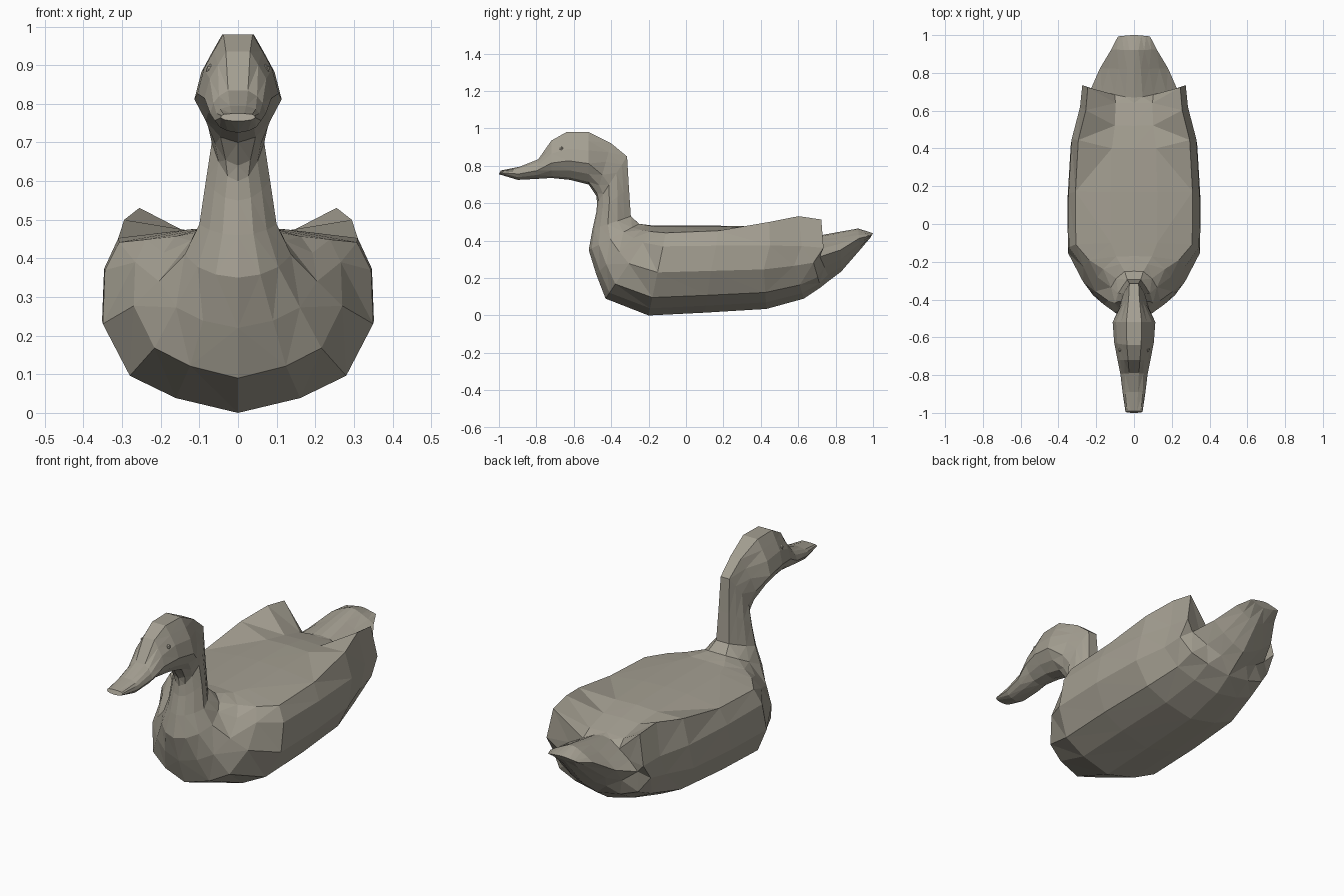
import bpy
import bmesh
from mathutils import Vector

default = bpy.data.objects.get("Cube")
if default:
    bpy.data.objects.remove(default)

# One stone-like plumage colour for the whole bird
plumage = bpy.data.materials.new("warm_grey")
plumage.use_nodes = True
COLOUR = (0.37, 0.345, 0.285, 1.0)
plumage.diffuse_color = COLOUR
for node in plumage.node_tree.nodes:
    if node.type == 'BSDF_PRINCIPLED':
        node.inputs["Base Color"].default_value = COLOUR

# Half cross-sections: (fraction from lower to upper point, share of half width)
SLIM = [(.05, .4), (.2, .74), (.4, 1), (.65, .84), (.83, .6), (1, .36)]
BROAD = [(.08, .46), (.2, .8), (.48, 1), (.77, .985), (.92, .88), (.99, .35)]
WEDGE = [(.12, .35), (.3, .68), (.54, 1), (.7, .75), (.85, .45), (.97, .2)]
PROFILES = [SLIM, BROAD, WEDGE]

# Rings: lower y, lower z, upper y, upper z, half width, profile, wing lift
BILL_AND_HEAD = [
    (-1.0, .755, -.99, .775, .045, .8, 0),
    (-.9, .725, -.89, .795, .06, .6, 0),
    (-.8, .73, -.79, .835, .072, .3, 0),
    (-.72, .735, -.72, .935, .087, 0, 0),
    (-.62, .725, -.64, .98, .105, 0, 0),
    (-.52, .7, -.52, .98, .113, 0, 0),
    (-.48, .64, -.4, .92, .08, 0, 0),
]
NECK_AND_BREAST = [
    (-.475, .6, -.315, .85, .068, 0, 0),
    (-.48, .55, -.305, .68, .083, 0, 0),
    (-.5, .46, -.295, .53, .1, 0, 0),
    (-.52, .35, -.25, .49, .138, .3, 0),
    (-.48, .22, -.21, .485, .205, .7, 0),
    (-.43, .09, -.17, .48, .27, 1, 0),
]
BACK_AND_WINGS = [
    (-.2, 0, -.1, .48, .35, 1, 0),
    (.1, .015, .17, .48, .352, 1, .01),
    (.43, .035, .4, .475, .335, 1, .06),
    (.63, .09, .52, .455, .29, 1, .105),
    (.72, .15, .64, .425, .278, 1, .11),
]
TAIL = [
    (.77, .19, .67, .42, .228, 2, 0),
    (.83, .235, .82, .447, .18, 2, 0),
    (.93, .35, .92, .465, .12, 2, 0),
    (.985, .415, 1.0, .44, .085, 2, 0),
]


def ring_points(yb, zb, yt, zt, width, shape, lift):
    """Closed mirrored ring between a lower and an upper centre point."""
    low, high = Vector((0, yb, zb)), Vector((0, yt, zt))
    first = min(int(shape), len(PROFILES) - 2)
    mix = shape - first
    side = []
    for i, (a, b) in enumerate(zip(PROFILES[first], PROFILES[first + 1])):
        t = a[0] + (b[0] - a[0]) * mix
        w = a[1] + (b[1] - a[1]) * mix
        point = low.lerp(high, t)
        point.x = w * width
        if i in (3, 4):
            point.y += lift * .7     # swept-back wing edge
        if i == 4:
            point.z += lift          # raised wing edge
        side.append(point)
    mirrored = [Vector((-p.x, p.y, p.z)) for p in reversed(side)]
    return [low] + side + [high] + mirrored


def finish(bm, name):
    """Turn a bmesh into a flat-shaded coloured object."""
    bmesh.ops.recalc_face_normals(bm, faces=bm.faces[:])
    mesh = bpy.data.meshes.new(name)
    bm.to_mesh(mesh)
    bm.free()
    mesh.materials.append(plumage)
    obj = bpy.data.objects.new(name, mesh)
    bpy.context.collection.objects.link(obj)


# Continuous faceted skin from bill to tail
bm = bmesh.new()
rings = [[bm.verts.new(p) for p in ring_points(*row)]
         for row in BILL_AND_HEAD + NECK_AND_BREAST + BACK_AND_WINGS + TAIL]
for front, back in zip(rings, rings[1:]):
    count = len(front)
    for i in range(count):
        j = (i + 1) % count
        bm.faces.new((front[i], front[j], back[j], back[i]))
for end in (rings[0], rings[-1]):
    bm.faces.new(end)
bmesh.ops.triangulate(bm, faces=bm.faces[:])
finish(bm, "bird_body")

# Small eyes set into the head
for label, sign in (("left", 1), ("right", -1)):
    bm = bmesh.new()
    bmesh.ops.create_icosphere(bm, subdivisions=1, radius=.014)
    bmesh.ops.translate(bm, verts=bm.verts[:], vec=(sign * .07, -.665, .89))
    finish(bm, label + "_eye")
